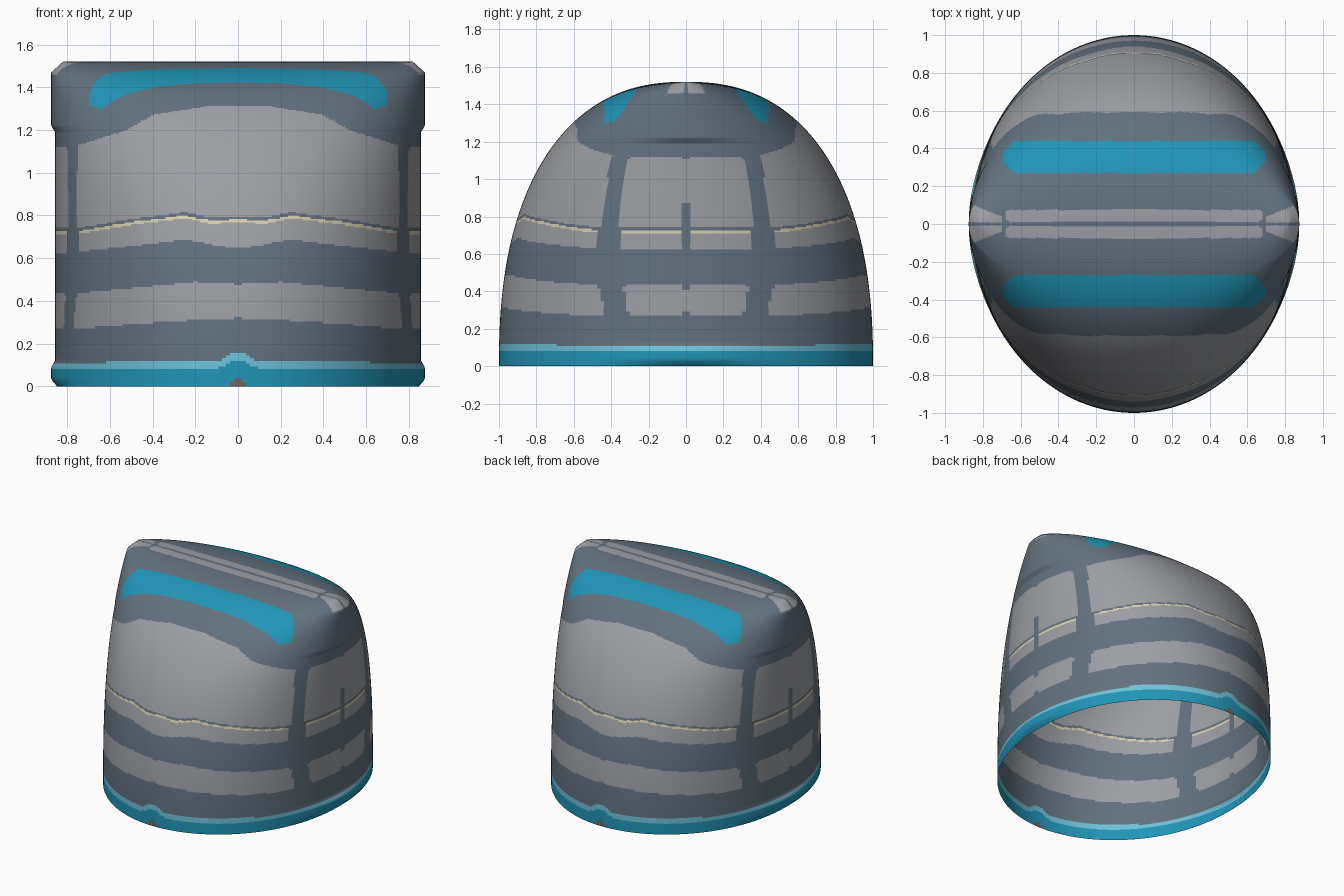
import bpy, bmesh, math

cube = bpy.data.objects.get("Cube")
if cube:
    bpy.data.objects.remove(cube, do_unlink=True)

HEIGHT, POWER = 1.52, 2.35      # height and squareness of the arched profile
COLS, ROWS = 288, 250


def lerp(points, v):
    """Piecewise linear curve through (position, value) pairs."""
    if v <= points[0][0]:
        return points[0][1]
    for (a, fa), (b, fb) in zip(points, points[1:]):
        if v <= b:
            return fa + (fb - fa) * (v - a) / (b - a)
    return points[-1][1]


def in_panel(u, z, u0, u1, z0, z1, r=0.03):
    """True inside a rectangle with rounded corners."""
    du = max(u0 + r - u, u - u1 + r, 0)
    dz = max(z0 + r - z, z - z1 + r, 0)
    return math.hypot(du, dz) < r


def signed_pow(v, e):
    return math.copysign(abs(v) ** e, v)


# Flat colours
def material(name, rgb):
    col = [(c / 255) ** 2.2 for c in rgb] + [1]
    m = bpy.data.materials.new(name)
    m.use_nodes = True
    m.diffuse_color = col
    bsdf = m.node_tree.nodes["Principled BSDF"]
    bsdf.inputs["Base Color"].default_value = col
    bsdf.inputs["Roughness"].default_value = 0.8
    return m


MATERIALS = [
    material("slate", (99, 113, 125)),
    material("light_grey", (155, 157, 162)),
    material("teal", (38, 148, 182)),
    material("pale_teal", (110, 192, 217)),
    material("cream", (215, 205, 175)),
    material("brown_grey", (112, 98, 100)),
]
SLATE, GREY, TEAL, PALE, CREAM, BROWN = range(6)

# Curves that bound the painted areas
END_BUMP = [(0, -.01), (.03, .018), (.09, .018), (.12, 0), (1.19, 0), (1.22, .018), (1.47, .018), (1.52, 0)]
HALF_WIDTH = [(1.47, .857), (1.52, .82)]
TRIM_TOP = [(0, .16), (.03, .15), (.09, .122), (.3, .118), (.8, .11)]
SEAM = [(0, .783), (.12, .775), (.25, .8), (.5, .77), (.75, .727)]
UPPER_LOW = [(0, .645), (.25, .685), (.75, .63)]
UPPER_TOP = [(.15, 1.31), (.4, 1.27), (.52, 1.2), (.75, 1.13)]
LOWER_LOW = [(0, .32), (.3, .305), (.75, .27)]
LOWER_TOP = [(0, .478), (.2, .49), (.75, .435)]
PILLAR_OUT = [(.27, .43), (.43, .47), (.65, .475), (1.12, .4)]
PILLAR_IN = [(.27, .31), (.43, .335), (.65, .355), (.9, .35), (1.12, .31)]
DIVIDER = [(.27, .018), (.32, .005), (.39, .005), (.435, .018), (.62, .02), (.83, .018), (.92, .004)]


def seam_colour(z, seam):
    """Cream seam with a dark shadow gap above it."""
    if seam - .014 < z < seam:
        return CREAM
    if seam <= z < seam + .014:
        return SLATE
    return GREY


def paint(x, y, z):
    x, y = abs(x), abs(y)
    # Base trim
    trim = lerp(TRIM_TOP, x)
    if z < trim:
        if x < .05 and x + z < .045:
            return BROWN
        return PALE if z > trim - .036 else TEAL
    # Ridge stripes and corner patches
    if z > 1.46 and y < .1:
        stripe = in_panel(x, y, -.1, .68, .012, .075, .02)
        corner = x > .7 and .008 < y < .04 + (x - .7) * .4
        return GREY if stripe or corner else SLATE
    # Bright bars on the roof slopes
    if z > 1.2 and .27 < y < .44 and x + max(0, abs(y - .355) - .02) < .7:
        return TEAL
    # Front and back panels
    if y > lerp(PILLAR_OUT, z):
        if lerp(UPPER_LOW, x) < z < lerp(UPPER_TOP, x):
            return seam_colour(z, lerp(SEAM, x))
        if lerp(LOWER_LOW, x) < z < lerp(LOWER_TOP, x):
            return GREY
        return SLATE
    # Side panels
    edge = lerp(PILLAR_IN, z)
    split = lerp(DIVIDER, z)
    if in_panel(y, z, split, edge, .62, 1.12):
        return seam_colour(z, .727)
    if in_panel(y, z, split, edge, .27, .437):
        return GREY
    return SLATE


# Open-bottomed shell: oval base narrowing upward to a straight ridge
bm = bmesh.new()
rings = []
for j in range(ROWS + 1):
    t = math.pi / 2 * j / ROWS
    z = HEIGHT * math.sin(t) ** (2 / POWER)
    depth = max(math.cos(t), 0) ** (2 / POWER) if j < ROWS else 0
    round_e = 2 / (2 + .3 * (z / HEIGHT) ** 2)
    ring = []
    for i in range(COLS):
        a = 2 * math.pi * i / COLS
        c, s = math.cos(a), math.sin(a)
        width = lerp(HALF_WIDTH, z) + lerp(END_BUMP, z) * c ** 16
        ring.append(bm.verts.new((width * signed_pow(c, round_e), depth * signed_pow(s, round_e), z)))
    rings.append(ring)

for low, high in zip(rings, rings[1:]):
    for i in range(COLS):
        k = (i + 1) % COLS
        face = bm.faces.new((low[i], low[k], high[k], high[i]))
        face.smooth = True
        face.material_index = paint(*face.calc_center_median())
bmesh.ops.remove_doubles(bm, verts=rings[-1], dist=1e-5)

mesh = bpy.data.meshes.new("hood_shell")
bm.to_mesh(mesh)
bm.free()
for m in MATERIALS:
    mesh.materials.append(m)
shell = bpy.data.objects.new("hood_shell", mesh)
bpy.context.collection.objects.link(shell)
